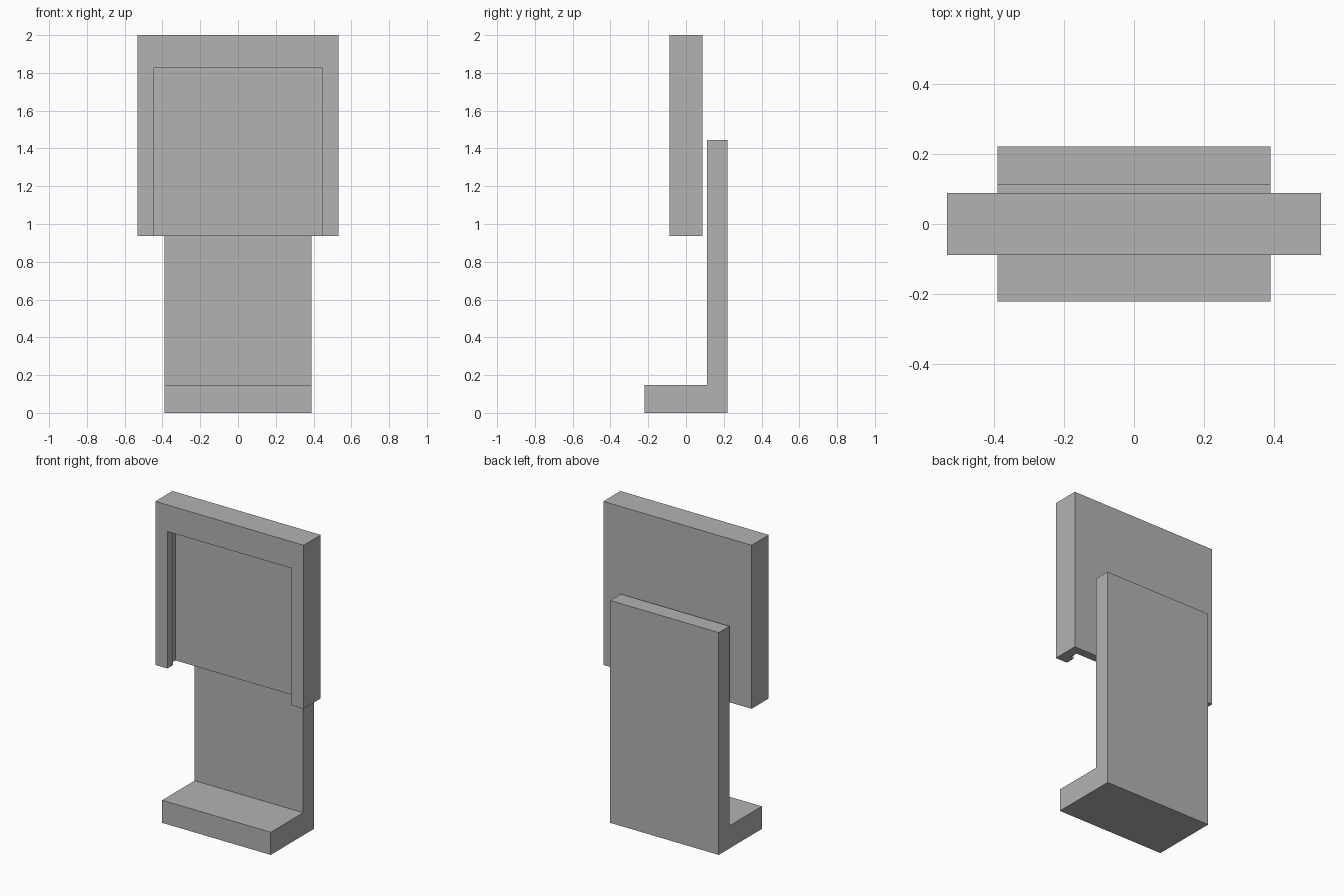
import bpy
import bmesh
from mathutils import Vector

cube = bpy.data.objects.get("Cube")
if cube:
    bpy.data.objects.remove(cube, do_unlink=True)

grey = bpy.data.materials.new("grey")
grey.use_nodes = True
colour = (0.45, 0.45, 0.45, 1)
grey.diffuse_color = colour
grey.node_tree.nodes["Principled BSDF"].inputs["Base Color"].default_value = colour


def prism(name, profile, half_width):
    """Extrude a (y, z) profile along x, centred on x = 0."""
    bm = bmesh.new()
    face = bm.faces.new([bm.verts.new((-half_width, y, z)) for y, z in profile])
    new = bmesh.ops.extrude_face_region(bm, geom=[face])["geom"]
    verts = [g for g in new if isinstance(g, bmesh.types.BMVert)]
    bmesh.ops.translate(bm, verts=verts, vec=Vector((2 * half_width, 0, 0)))
    bmesh.ops.recalc_face_normals(bm, faces=bm.faces)
    mesh = bpy.data.meshes.new(name)
    bm.to_mesh(mesh)
    bm.free()
    mesh.materials.append(grey)
    obj = bpy.data.objects.new(name, mesh)
    bpy.context.collection.objects.link(obj)
    return obj


def block(name, half_width, y0, y1, z0, z1):
    return prism(name, [(y0, z0), (y1, z0), (y1, z1), (y0, z1)], half_width)


# L-shaped stand: foot and upright in one piece
prism("stand", [(-0.221, 0), (0.221, 0), (0.221, 1.445),
                (0.112, 1.445), (0.112, 0.147), (-0.221, 0.147)], 0.39)

# Holder plate with an undercut pocket, open at the front and bottom
front, lip, floor = -0.088, -0.028, 0.032
bottom, top = 0.937, 2.0
plate = block("holder_plate", 0.533, front, 0.088, bottom, top)
cutters = [
    block("window_cutter", 0.447, front - 0.1, lip + 0.02, bottom - 0.1, 1.827),
    block("pocket_cutter", 0.472, lip, floor, bottom - 0.1, 1.852),
]
for cutter in cutters:
    cutter.hide_render = True
    cut = plate.modifiers.new(cutter.name, "BOOLEAN")
    cut.operation = "DIFFERENCE"
    cut.solver = "EXACT"
    cut.object = cutter

# Bake the cuts and drop the cutters
bpy.context.view_layer.update()
depsgraph = bpy.context.evaluated_depsgraph_get()
baked = bpy.data.meshes.new_from_object(plate.evaluated_get(depsgraph))
plate.modifiers.clear()
plate.data = baked
for cutter in cutters:
    bpy.data.objects.remove(cutter, do_unlink=True)
